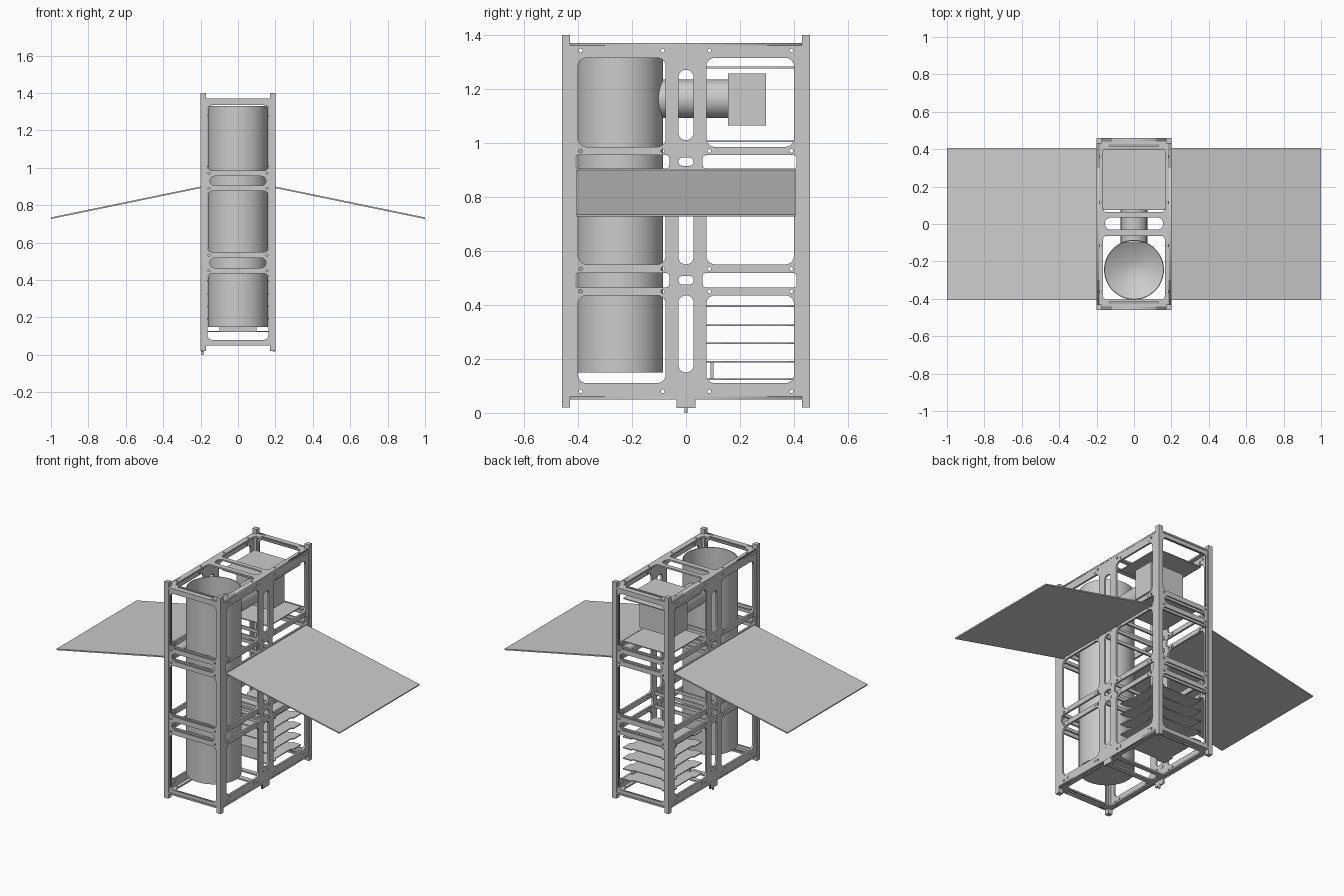
import bpy, bmesh, math
from mathutils import Matrix, Vector

if "Cube" in bpy.data.objects:
    bpy.data.objects.remove(bpy.data.objects["Cube"])

SIDE = Matrix(((0, 0, 1), (1, 0, 0), (0, 1, 0)))     # sketch xy -> world yz
FRONT = Matrix(((1, 0, 0), (0, 0, -1), (0, 1, 0)))   # sketch xy -> world xz
FLAT = Matrix.Identity(3)


def link(name, mesh):
    ob = bpy.data.objects.new(name, mesh)
    bpy.context.collection.objects.link(ob)
    return ob


def rounded(x0, x1, y0, y1, r, n=6):
    pts = []
    for k, (cx, cy) in enumerate([(x1 - r, y1 - r), (x0 + r, y1 - r), (x0 + r, y0 + r), (x1 - r, y0 + r)]):
        for i in range(n + 1):
            a = (k + i / n) * math.pi / 2
            pts.append((cx + r * math.cos(a), cy + r * math.sin(a)))
    return pts


def circle(x, y, r, n=12):
    return [(x + r * math.cos(i * math.tau / n), y + r * math.sin(i * math.tau / n)) for i in range(n)]


def plate(name, loops, thick, axes, loc):
    """Flat plate: the first loop is the outline, the others are holes."""
    cu = bpy.data.curves.new(name, 'CURVE')
    cu.dimensions, cu.fill_mode, cu.extrude = '2D', 'BOTH', thick / 2
    for pts in loops:
        sp = cu.splines.new('POLY')
        sp.points.add(len(pts) - 1)
        for p, (x, y) in zip(sp.points, pts):
            p.co = (x, y, 0, 1)
        sp.use_cyclic_u = True
    tmp = link(name + "_sketch", cu)
    deps = bpy.context.evaluated_depsgraph_get()
    me = bpy.data.meshes.new_from_object(tmp.evaluated_get(deps))
    bpy.data.objects.remove(tmp)
    bpy.data.curves.remove(cu)
    me.transform(Matrix.Translation(loc) @ axes.to_4x4())
    return link(name, me)


def box(name, x0, x1, y0, y1, z0, z1):
    bm = bmesh.new()
    bmesh.ops.create_cube(bm, size=1)
    for v in bm.verts:
        v.co = Vector(((x0 + x1) / 2 + v.co.x * (x1 - x0), (y0 + y1) / 2 + v.co.y * (y1 - y0),
                       (z0 + z1) / 2 + v.co.z * (z1 - z0)))
    me = bpy.data.meshes.new(name)
    bm.to_mesh(me)
    bm.free()
    return link(name, me)


def smooth(ob):
    bpy.ops.object.select_all(action='DESELECT')
    ob.select_set(True)
    bpy.context.view_layer.objects.active = ob
    bpy.ops.object.shade_smooth_by_angle(angle=math.radians(35))


def cyl(name, r, depth, loc, axis='Z', n=48):
    rot = {'X': (0, math.pi / 2, 0), 'Y': (math.pi / 2, 0, 0), 'Z': (0, 0, 0)}[axis]
    bpy.ops.mesh.primitive_cylinder_add(vertices=n, radius=r, depth=depth, location=loc, rotation=rot)
    ob = bpy.context.object
    ob.name = name
    smooth(ob)
    return ob


LEVELS = [0.45, 0.533, 0.89, 0.97]
BAYS = [(0.11, 0.435), (0.55, 0.875), (0.985, 1.315)]
GAPS = [(0.465, 0.518), (0.905, 0.955)]

# Corner rails
for sx in (-1, 1):
    for sy in (-1, 1):
        xs, ys = sorted((sx * 0.2, sx * 0.17)), sorted((sy * 0.46, sy * 0.43))
        box("corner_rail", *xs, *ys, 0.02, 1.4)

# Side plates with windows, slots and screw holes
loops = [[(-0.43, 0.05), (-0.035, 0.05), (-0.035, 0.018), (0.035, 0.018), (0.035, 0.05), (0.43, 0.05),
          (0.43, 1.37), (-0.43, 1.37)]]
screws = []
for s in (-1, 1):
    for z0, z1 in BAYS:
        loops.append(rounded(*sorted((s * 0.075, s * 0.4)), z0, z1, 0.032))
    for z0, z1 in GAPS:
        loops.append(rounded(*sorted((s * 0.062, s * 0.41)), z0, z1, 0.012))
    screws += [(s * y, z) for z in LEVELS for y in (0.03, 0.115, 0.36)]
    screws += [(s * y, z) for z in (0.088, 1.333) for y in (0.115, 0.36)] + [(s * 0.026, 0.13)]
    loops += [circle(s * y, z, 0.007) for z in LEVELS + [0.08, 1.342] for y in (0.086, 0.39)]
for z0, z1 in ((0.15, 0.435), (0.55, 0.875), (1.01, 1.27)):
    loops.append(rounded(-0.028, 0.028, z0, z1, 0.027))
for z0, z1 in ((0.475, 0.507), (0.915, 0.945)):
    loops.append(rounded(-0.028, 0.028, z0, z1, 0.0145))
for sx in (-1, 1):
    plate("side_plate", loops, 0.012, SIDE, (sx * 0.193, 0, 0))

# Side screws: one mesh, shared by both sides
bm = bmesh.new()
for sx in (-1, 1):
    for y, z in screws:
        for r, d in ((0.0115, 0.016), (0.006, 0.018)):
            m = Matrix.Translation((sx * 0.1915, y, z)) @ Matrix.Rotation(math.pi / 2, 4, 'Y')
            bmesh.ops.create_cone(bm, cap_ends=True, segments=12, radius1=r, radius2=r, depth=d, matrix=m)
me = bpy.data.meshes.new("side_screws")
bm.to_mesh(me)
bm.free()
link("side_screws", me)

# Front and back frames
loops = [[(-0.17, 0.05), (0.17, 0.05), (0.17, 1.37), (-0.17, 1.37)]]
for z0, z1 in ((0.08, 0.435), (0.55, 0.875), (0.985, 1.335)):
    loops.append(rounded(-0.163, 0.163, z0, z1, 0.025))
for z0, z1 in GAPS:
    loops.append(rounded(-0.15, 0.15, z0, z1, 0.025))
for s in (-1, 1):
    plate("end_frame", loops + [circle(t * 0.155, z, 0.006) for t in (-1, 1) for z in LEVELS],
          0.01, FRONT, (0, s * 0.45, 0))

# Top and bottom frames
loops = [[(-0.2, -0.43), (0.2, -0.43), (0.2, 0.43), (-0.2, 0.43)],
         rounded(-0.155, 0.155, -0.03, 0.035, 0.03)]
for s in (-1, 1):
    loops.append(rounded(-0.165, 0.165, *sorted((s * 0.063, s * 0.405)), 0.02))
    loops.append(rounded(-0.13, 0.13, *sorted((s * 0.415, s * 0.426)), 0.004))
    loops += [circle(s * 0.18, y, 0.006) for y in (-0.36, -0.115, 0.115, 0.36)]
for name, z in (("top_frame", 1.365), ("bottom_frame", 0.055)):
    plate(name, loops, 0.01, FLAT, (0, 0, z))
    for s in (-1, 1):
        box(name + "_edge", -0.17, 0.17, *sorted((s * 0.43, s * 0.46)), z - 0.005, z + 0.005)

# Inner cross ribs between the side plates
for z in LEVELS:
    for y in (-0.415, -0.045, 0.045, 0.415):
        box("cross_rib", -0.19, 0.19, y - 0.006, y + 0.006, z - 0.01, z + 0.01)

# Telescope tube with dished mirror, lathed
bm = bmesh.new()
prof = [(0, 0.15), (0.16, 0.15), (0.16, 1.33), (0.155, 1.33), (0.155, 0.27), (0.045, 0.2), (0, 0.2)]
vs = [bm.verts.new((r, 0, z)) for r, z in prof]
es = [bm.edges.new(p) for p in zip(vs, vs[1:])]
bmesh.ops.spin(bm, geom=vs + es, axis=(0, 0, 1), cent=(0, 0, 0), angle=math.tau, steps=64)
bmesh.ops.remove_doubles(bm, verts=bm.verts, dist=0.0001)
bmesh.ops.recalc_face_normals(bm, faces=bm.faces)
me = bpy.data.meshes.new("telescope_tube")
bm.to_mesh(me)
bm.free()
tube = link("telescope_tube", me)
tube.location = (0, -0.245, 0)
smooth(tube)

# Eyepiece neck and camera box
cyl("eyepiece_neck", 0.071, 0.262, (0, 0.029, 1.163), 'Y')
box("camera_box", -0.12, 0.12, 0.155, 0.296, 1.065, 1.257)

# Circuit boards with notched edges
n = 0.014
half = [(-0.165, -0.163), (-0.11, -0.163), (-0.1, -0.163 + n), (0.1, -0.163 + n), (0.11, -0.163), (0.165, -0.163),
        (0.165, -0.09), (0.165 - n, -0.08), (0.165 - n, 0.08), (0.165, 0.09)]
board = half + [(-x, -y) for x, y in half]
for z in (0.125, 0.19, 0.258, 0.325, 0.395):
    plate("circuit_board", [board], 0.006, FLAT, (0, 0.238, z))
for z in (1.006, 1.279):
    plate("bay_shelf", [rounded(-0.165, 0.165, -0.163, 0.163, 0.006, 2)], 0.006, FLAT, (0, 0.238, z))
box("board_connector", -0.1, 0.1, 0.09, 0.102, 0.125, 0.19)

# Sloping solar panels
for s in (-1, 1):
    p = box("solar_panel", -0.408, 0.408, -0.405, 0.405, -0.004, 0.004)
    p.location = (s * 0.6, 0, 0.813)
    p.rotation_euler = (0, s * math.atan2(0.165, 0.8), 0)

# Separation switch pin under the left tab
cyl("switch_pin", 0.006, 0.03, (-0.19, 0, 0.015), 'Z', 12)
